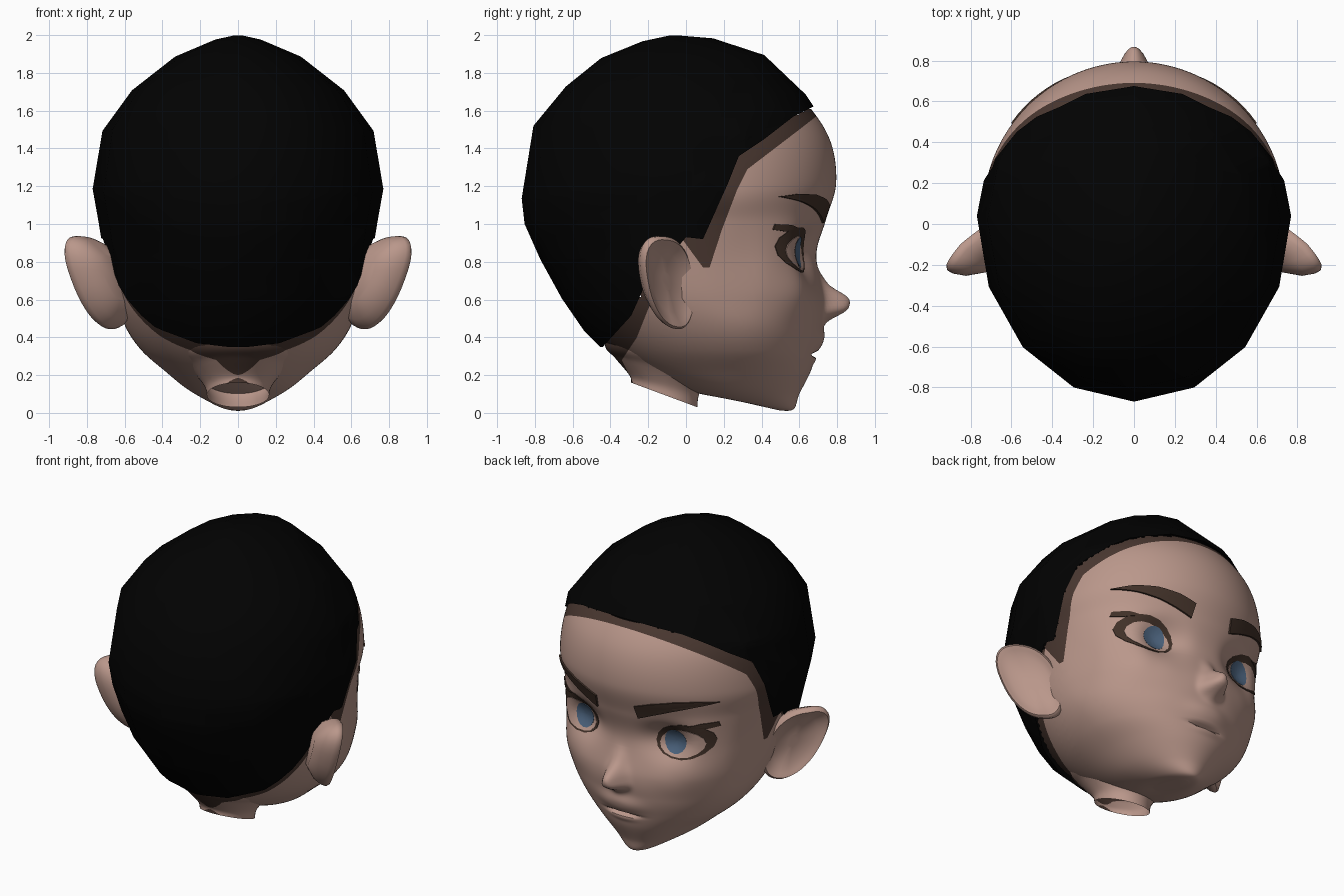
import bpy, bmesh, math
from mathutils import Vector
from mathutils.bvhtree import BVHTree

default_cube = bpy.data.objects.get("Cube")
if default_cube:
    bpy.data.objects.remove(default_cube, do_unlink=True)


def make_material(name, colour):
    material = bpy.data.materials.new(name)
    material.use_nodes = True
    rgba = (*colour, 1)
    material.diffuse_color = rgba
    material.node_tree.nodes["Principled BSDF"].inputs["Base Color"].default_value = rgba
    return material


skin = make_material("skin", (.49, .31, .257))
scalp_brown = make_material("scalp brown", (.068, .039, .03))
hair_black = make_material("hair black", (.0006, .0006, .0006))
brow_brown = make_material("brow brown", (.052, .03, .021))
iris_blue = make_material("iris blue", (.075, .13, .215))
eye_pale = make_material("eye pale", (.49, .315, .262))


def finish(bm, name, materials, mirrored=False, smooth_angle=45):
    bmesh.ops.recalc_face_normals(bm, faces=bm.faces)
    mesh = bpy.data.meshes.new(name)
    bm.to_mesh(mesh)
    bm.free()
    for material in materials:
        mesh.materials.append(material)
    obj = bpy.data.objects.new(name, mesh)
    bpy.context.collection.objects.link(obj)
    bpy.ops.object.select_all(action='DESELECT')
    obj.select_set(True)
    bpy.context.view_layer.objects.active = obj
    bpy.ops.object.shade_smooth_by_angle(angle=math.radians(smooth_angle))
    if mirrored:
        obj.modifiers.new("Mirror", 'MIRROR')
    return obj


def bridge(bm, lower, upper):
    count = len(lower)
    for i in range(count):
        j = (i + 1) % count
        bm.faces.new((lower[i], lower[j], upper[j], upper[i]))


def loft(rings, close_start=True, close_end=True):
    bm = bmesh.new()
    loops = [[bm.verts.new(p) for p in ring] for ring in rings]
    for lower, upper in zip(loops, loops[1:]):
        bridge(bm, lower, upper)
    if close_start:
        bm.faces.new(loops[0])
    if close_end:
        bm.faces.new(loops[-1])
    return bm


# Head sections from jaw to crown: front y, front z, back y, back z, half width, widest y
SECTIONS = [
    (.50, .012, .20, .08, .06, .36), (.57, .02, .08, .10, .14, .3),
    (.60, .10, -.05, .14, .26, .25), (.66, .22, -.22, .22, .385, .24),
    (.69, .33, -.38, .33, .51, .22), (.72, .45, -.51, .46, .595, .18),
    (.735, .6, -.62, .62, .645, .1), (.69, .83, -.73, .82, .68, .06),
    (.74, 1.02, -.81, 1, .71, .05), (.795, 1.22, -.825, 1.13, .74, .05),
    (.76, 1.45, -.765, 1.5, .69, .03), (.62, 1.66, -.6, 1.7, .54, 0),
    (.41, 1.86, -.42, 1.845, .32, -.02), (.15, 1.945, -.21, 1.93, .12, -.04),
    (-.03, 1.96, -.07, 1.96, .02, -.05),
]


def section_ring(row, sides, front_density=0):
    front, front_z, back, back_z, width, middle = row
    ring = []
    for i in range(sides):
        angle = math.tau * i / sides
        angle -= front_density * math.sin(angle)
        c = math.cos(angle)
        y = middle + c * (front - middle if c > 0 else middle - back)
        z = back_z + (front_z - back_z) * (y - back) / (front - back)
        ring.append(Vector((width * math.sin(angle), y, z)))
    return ring


def smooth_rows(rows, steps):
    """Catmull-Rom interpolation between neighbouring sections."""
    padded = [rows[0], *rows, rows[-1]]
    result = []
    for a, b, c, d in zip(padded, padded[1:], padded[2:], padded[3:]):
        for k in range(steps):
            t = k / steps
            result.append([q + t * (r - p + t * (2*p - 5*q + 4*r - s + t * (3*(q - r) + s - p))) / 2
                           for p, q, r, s in zip(a, b, c, d)])
    return result + [rows[-1]]


# Hairlines as side outlines (y, z)
AROUND = [(-2, .1), (-2, 3), (.9, 3)]
BROWN_LINE = [(.9, 1.63), (.69, 1.57), (.6, 1.5), (.43, 1.37), (.325, 1.29), (.27, 1.18), (.19, .97),
              (.125, .77), (.09, .77), (-.02, .92), (-.2, .55), (-.26, .4), (-.34, .28), (-.25, .1)]
BLACK_LINE = [(.9, 1.7), (.67, 1.62), (.57, 1.57), (.415, 1.45), (.28, 1.36), (.22, 1.21),
              (.09, .92), (0, .93), (-.22, .67), (-.29, .515), (-.44, .35), (-.9, .33)]


def inside(outline, y, z):
    hit = False
    for (ay, az), (by, bz) in zip(outline, outline[1:] + outline[:1]):
        if (az > z) != (bz > z) and y < ay + (by - ay) * (z - az) / (bz - az):
            hit = not hit
    return hit


def cut_along(bm, line):
    for (ay, az), (by, bz) in zip(line, line[1:]):
        bmesh.ops.bisect_plane(bm, geom=bm.verts[:] + bm.edges[:] + bm.faces[:], dist=.00001,
                               plane_co=(0, ay, az), plane_no=(0, az - bz, by - ay))


def paint_scalp(bm):
    cut_along(bm, BROWN_LINE)
    for face in bm.faces:
        centre = face.calc_center_median()
        face.material_index = int(inside(BROWN_LINE + AROUND, centre.y, centre.z))


# Facial relief: x, z, spread x, spread z, push forward
RELIEF = [
    (0, .575, .065, .075, .128), (0, .67, .05, .07, .025), (.06, .54, .035, .035, .025),
    (.29, .86, .13, .11, -.05), (.53, .76, .15, .24, .06), (0, .385, .15, .06, .024),
    (0, .31, .11, .011, -.032), (0, .28, .09, .02, .008), (.38, .62, .14, .12, .015),
]


def sculpt(point):
    if point.y > .2:
        push = 0
        for x, z, spread_x, spread_z, amount in RELIEF:
            distance = math.hypot((abs(point.x) - x) / spread_x, (point.z - z) / spread_z)
            push += amount * math.exp(-distance**2.6)
        point.y += push * min(1, (point.y - .2) / .15)
    return point


# Head, hollow where the hair covers it
head = loft([[sculpt(p) for p in section_ring(row, 144, .6)] for row in smooth_rows(SECTIONS, 12)])
surface = BVHTree.FromBMesh(head)
paint_scalp(head)
hidden = [(-.2 + (y + .2) * .93, 1.3 + (z - 1.3) * .93) for y, z in BLACK_LINE + AROUND]
covered = [f for f in head.faces if inside(hidden, *f.calc_center_median().yz)]
bmesh.ops.delete(head, geom=covered, context='FACES')
finish(head, "head", [skin, scalp_brown])

# Coarse hair cap, slightly larger than the head
cap = loft([section_ring(row, 16) for row in SECTIONS])
cap_centre = Vector((0, .3, 1))
for vert in cap.verts:
    vert.co = cap_centre + (vert.co - cap_centre) * 1.04
cut_along(cap, BLACK_LINE)
outside = [f for f in cap.faces if not inside(BLACK_LINE + AROUND, *f.calc_center_median().yz)]
bmesh.ops.delete(cap, geom=outside, context='FACES')
finish(cap, "hair_cap", [hair_black], smooth_angle=60)

# Neck, open at its slanted base and flaring into the head
NECK = [(.06, .03, -.29, .16, .165, -.11), (.07, .1, -.3, .2, .18, -.11),
        (.12, .19, -.375, .29, .25, -.1), (.16, .28, -.43, .36, .34, -.08), (.18, .4, -.4, .5, .4, -.06)]
neck = loft([section_ring(row, 48) for row in smooth_rows(NECK, 6)], False, False)
paint_scalp(neck)
finish(neck, "neck", [skin, scalp_brown])

# Ears: dished discs leaning outward, sunk into the head in front; each ring is scale and depth
EAR_PROFILE = [(.5, -.13), (.85, -.07), (.98, -.02), (1, .01), (.94, .025), (.84, .012), (.65, -.015), (.2, -.025)]
ear_centre = Vector((.755, -.085, .69))
ear_up = Vector((.08, -.03, .245))
ear_back = Vector((.115, -.14, .02))
ear_out = Vector((.8, .6, -.2)).normalized()


def ear_ring(scale, depth):
    ring = []
    for i in range(40):
        a = math.tau * i / 40
        s, c = [math.copysign(abs(v)**.85, v) for v in (math.sin(a), math.cos(a))]
        sink = .04 * scale * max(0, -c)
        ring.append(ear_centre + scale * (ear_up * s + ear_back * c * (1 + .1 * s))
                    + ear_out * (depth - sink))
    return ring


finish(loft([ear_ring(*step) for step in EAR_PROFILE]), "ear", [skin], mirrored=True, smooth_angle=60)


# Facial plates that follow the head surface; outlines are (x, z)
def on_face(x, z, lift):
    hit = surface.ray_cast(Vector((x, 3, z)), Vector((0, -1, 0)))[0]
    return hit + Vector((x * .8, .8, 0)).normalized() * lift


def plate(name, outline, lift, material):
    points = []
    for a, b in zip(outline, outline[1:] + outline[:1]):
        points += [Vector(a).lerp(Vector(b), k / 3) for k in range(3)]
    middle = sum(points, Vector((0, 0))) / len(points)
    rings = []
    for scale, height in [(1, -.005), (1, lift), (.8, lift), (.55, lift), (.3, lift), (.05, lift)]:
        rings.append([on_face(*middle.lerp(p, scale), height) for p in points])
    finish(loft(rings, close_start=False), name, [material], mirrored=True)


def oval(x, z, half_width, half_height, tilt=0):
    angles = [math.tau * i / 16 for i in range(16)]
    return [(x + half_width * math.cos(a), z + half_height * math.sin(a) + tilt * math.cos(a)) for a in angles]


plate("eyelashes", oval(.39, .862, .175, .12, .02), .004, brow_brown)
plate("lash_tip", [(.43, .972), (.5, .995), (.575, 1), (.58, .97), (.53, .96)], .007, brow_brown)
plate("eye", oval(.378, .845, .142, .092, .015), .007, eye_pale)
plate("iris", oval(.335, .85, .072, .08), .0095, iris_blue)
plate("eyebrow", [(.15, 1.005), (.14, 1.095), (.25, 1.13), (.38, 1.155), (.5, 1.16), (.595, 1.145),
                  (.48, 1.12), (.36, 1.085), (.25, 1.045)], .012, brow_brown)
